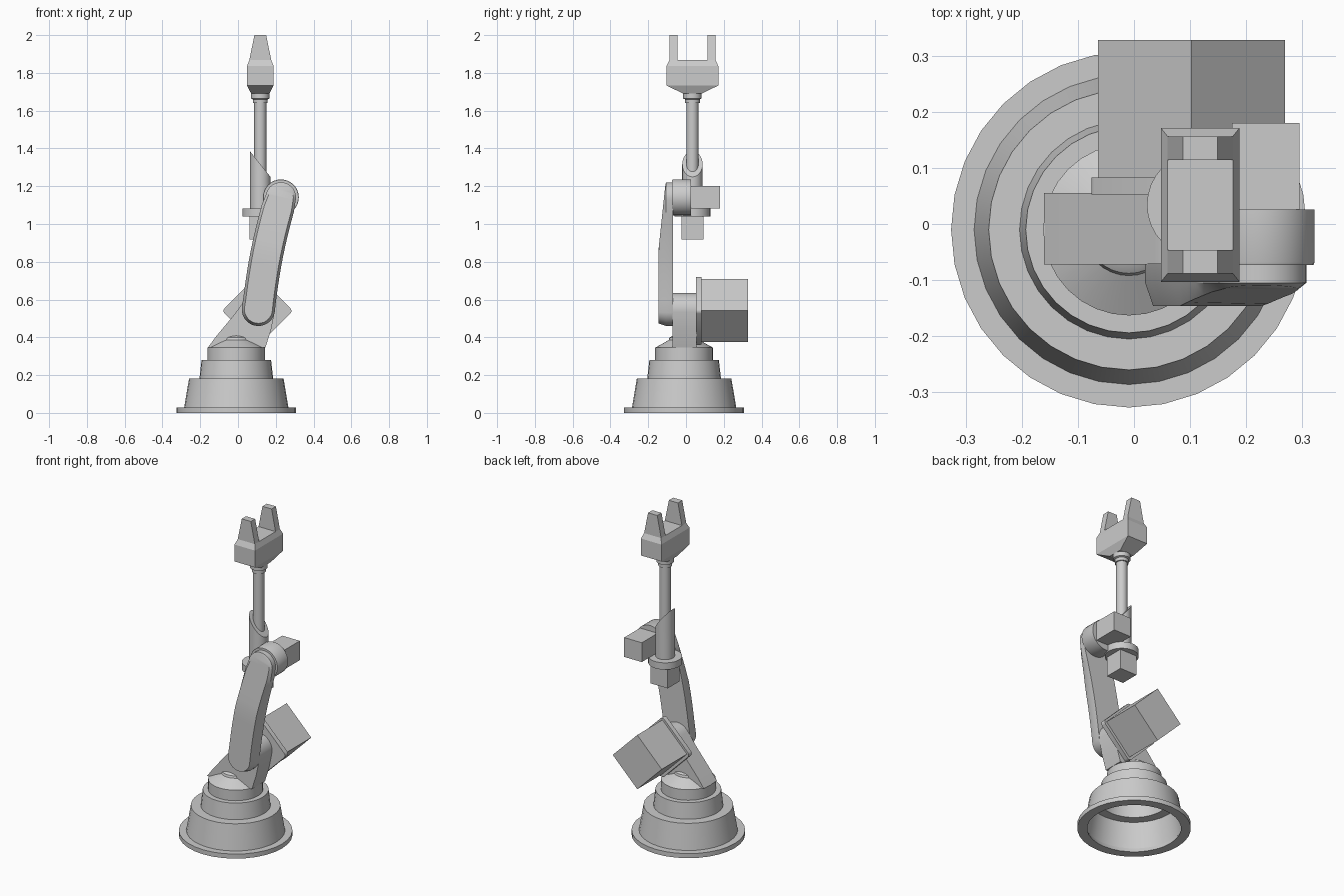
import bpy, bmesh, math
from mathutils import Matrix, Vector

if "Cube" in bpy.data.objects:
    bpy.data.objects.remove(bpy.data.objects["Cube"])

grey = bpy.data.materials.new("light_grey")
grey.diffuse_color = (0.6, 0.6, 0.6, 1)
grey.use_nodes = True
grey.node_tree.nodes["Principled BSDF"].inputs["Base Color"].default_value = grey.diffuse_color


def finish(name, bm, smooth=True, closed=True):
    bmesh.ops.remove_doubles(bm, verts=bm.verts, dist=1e-5)
    bmesh.ops.recalc_face_normals(bm, faces=bm.faces)
    me = bpy.data.meshes.new(name)
    bm.to_mesh(me)
    bm.free()
    me.materials.append(grey)
    ob = bpy.data.objects.new(name, me)
    bpy.context.collection.objects.link(ob)
    if smooth:
        bpy.ops.object.select_all(action='DESELECT')
        ob.select_set(True)
        bpy.context.view_layer.objects.active = ob
        bpy.ops.object.shade_smooth_by_angle(angle=math.radians(30))
    return ob


def skin(bm, rings, cap_start=True, cap_end=True):
    """Join rings of points with quads and optionally cap the ends."""
    vs = [[bm.verts.new(p) for p in r] for r in rings]
    n = len(vs[0])
    for a, b in zip(vs, vs[1:]):
        for i in range(n):
            bm.faces.new((a[i], a[(i + 1) % n], b[(i + 1) % n], b[i]))
    if cap_start:
        bm.faces.new(vs[0])
    if cap_end:
        bm.faces.new(vs[-1])
    return vs


def lathe(name, centre, profile, axis='Z', n=32, cap_start=True, shear=0):
    """Profile of (radius, position along axis); shear tilts the last ring."""
    rings = []
    for k, (r, h) in enumerate(profile):
        ring = []
        for i in range(n):
            a = 2 * math.pi * i / n
            c, s = r * math.cos(a), r * math.sin(a)
            if axis == 'Z':
                z = h - (c * shear if k == len(profile) - 1 else 0)
                ring.append((centre[0] + c, centre[1] + s, z))
            else:
                ring.append((centre[0] + c, h, centre[1] + s))
        rings.append(ring)
    bm = bmesh.new()
    skin(bm, rings, cap_start)
    return finish(name, bm)


def box(name, lo, hi, turn=0, bevel=0):
    lo, hi = Vector(lo), Vector(hi)
    bm = bmesh.new()
    m = (Matrix.Translation((lo + hi) / 2) @ Matrix.Rotation(turn, 4, 'Y')
         @ Matrix.Diagonal((*(hi - lo), 1)))
    bmesh.ops.create_cube(bm, size=1, matrix=m)
    if bevel:
        edges = [e for e in bm.edges
                 if abs(e.verts[0].co.y - e.verts[1].co.y) > 0.001]
        bmesh.ops.bevel(bm, geom=edges, offset=bevel, segments=3,
                        affect='EDGES', profile=0.5)
    return finish(name, bm, smooth=bool(bevel))


def loft(name, cx, levels):
    """Stack of rectangles: (z, half width in x, y low, y high)."""
    bm = bmesh.new()
    skin(bm, [[(cx - h, a, z), (cx + h, a, z), (cx + h, b, z), (cx - h, b, z)]
              for z, h, a, b in levels])
    return finish(name, bm, smooth=False)


# Hollow stepped base with a domed turntable
lathe("base", (-0.009, -0.01),
      [(0.262, 0), (0.317, 0), (0.317, 0.028), (0.276, 0.028), (0.25, 0.183),
       (0.195, 0.183), (0.184, 0.28), (0.153, 0.28), (0.153, 0.345),
       (0.082, 0.385), (0.078, 0.398), (0.06, 0.41), (0.02, 0.416)][1:],
      cap_start=False)
lathe("base_rim_underside", (-0.009, -0.01),
      [(0.317, 0), (0.262, 0), (0.272, 0.028)], cap_start=False).data
# Open the underside again: remove the cap left on top of the rim ring
rim = bpy.data.objects["base_rim_underside"].data
bm = bmesh.new()
bm.from_mesh(rim)
bmesh.ops.delete(bm, geom=[f for f in bm.faces if len(f.verts) > 4],
                 context='FACES_ONLY')
bm.to_mesh(rim)
bm.free()

# Leaning shoulder bracket with a round head
SX, SZ = 0.108, 0.548
outline = [(-0.16, 0.345), (0.145, 0.345), (0.175, 0.44)]
for i in range(15):
    a = math.radians(-10 + 155 * i / 14)
    outline.append((SX + 0.087 * math.cos(a), SZ + 0.087 * math.sin(a)))
outline += [(-0.02, 0.52), (-0.12, 0.4)]
bm = bmesh.new()
skin(bm, [[(x, y, z) for x, z in outline] for y in (-0.072, 0.055)])
finish("shoulder_bracket", bm)

# Shoulder motor, standing on its corner
box("shoulder_motor_flange", (SX - 0.138, 0.053, SZ - 0.141),
    (SX + 0.128, 0.083, SZ + 0.125 + 0.0), math.radians(45), 0.02)
box("shoulder_motor", (0.1025 - 0.118, 0.08, 0.543 - 0.118),
    (0.1025 + 0.118, 0.328, 0.543 + 0.118), math.radians(45))

# Upper arm: a bowed capsule whose front face slopes back to the elbow
EX, EZ = 0.227, 1.141
start, end = Vector((SX, SZ)), Vector((EX, EZ))
length = (end - start).length
along = (end - start) / length
side = Vector((along.y, -along.x))


def half_outline(inset):
    pts = []
    for i in range(9):
        a = math.pi / 2 * i / 8
        pts.append((-(0.088 - inset) * math.cos(a), (0.088 - inset) * math.sin(a)))
    for i in range(1, 10):
        pts.append((length * i / 10, 0.087 - inset))
    for i in range(9):
        a = math.pi / 2 * i / 8
        pts.append((length + (0.08 - inset) * math.sin(a), (0.08 - inset) * math.cos(a)))
    return pts


def arm_ring(inset, depth):
    half = half_outline(inset)
    ring = []
    for s, row in ((1, half), (-1, half[::-1])):
        for u, v in row:
            bow = -0.014 * math.sin(math.pi * min(max(u / length, 0), 1))
            p = start + along * u + side * (s * v + bow)
            ring.append((p.x, depth(p.y), p.y))
    return ring


def front_depth(z):
    t = min(max((z - 0.86) / 0.36, 0), 1)
    return -0.146 + 0.038 * t


bm = bmesh.new()
rings = skin(bm, [arm_ring(0, lambda z: -0.07), arm_ring(0, lambda z: -0.105),
                  arm_ring(0.014, front_depth)], True, False)
front = rings[-1]
n = len(front)
for i in range(n // 2 - 1):
    bm.faces.new((front[i], front[i + 1], front[n - 2 - i], front[n - 1 - i]))
bmesh.ops.dissolve_degenerate(bm, dist=1e-5, edges=bm.edges)
finish("upper_arm", bm)

# Elbow joint and its motor
lathe("elbow_joint", (EX, EZ), [(0.093, -0.073), (0.095, -0.068), (0.095, 0.026)], 'Y')
box("elbow_motor", (0.175, 0.02, 1.083), (0.295, 0.18, 1.202))

# Forearm: motor, flange, slant-cut sleeve and rod with wrist collar
FX, FY = 0.118, 0.034
box("forearm_motor", (FX - 0.058, FY - 0.058, 0.918), (FX + 0.058, FY + 0.058, 1.045))
lathe("forearm_flange", (FX, FY), [(0.095, 1.04), (0.095, 1.082)])
lathe("forearm_sleeve", (FX, FY), [(0.054, 1.07), (0.054, 1.317)], shear=1.25)
lathe("forearm_rod", (FX, FY), [(0.032, 1.2), (0.032, 1.66)], n=24)
lathe("wrist_collar", (FX, FY),
      [(0.039, 1.64), (0.039, 1.66), (0.049, 1.664), (0.049, 1.705)], n=24)

# Gripper body and two tapering fingers
loft("gripper_body", FX,
     [(1.69, 0.048, FY - 0.048, FY + 0.048), (1.733, 0.07, FY - 0.137, FY + 0.137),
      (1.837, 0.07, FY - 0.137, FY + 0.137), (1.868, 0.058, FY - 0.122, FY + 0.122)])
for name, s in (("front_finger", -1), ("back_finger", 1)):
    a, b = sorted((FY + s * 0.08, FY + s * 0.122))
    loft(name, FX, [(1.86, 0.058, a, b), (1.868, 0.058, a, b), (2.0, 0.031, a, b)])
